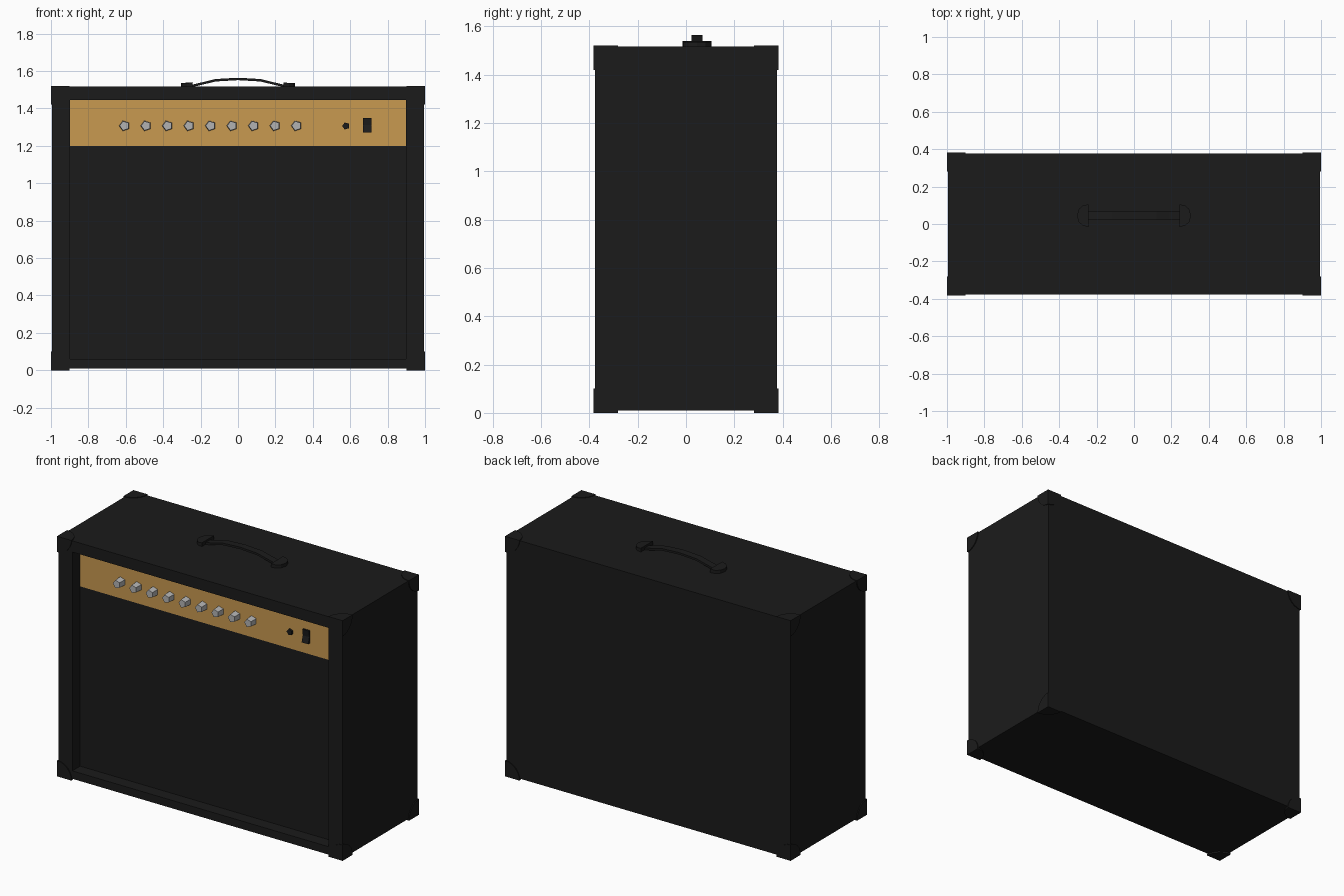
import bpy, bmesh, math
from mathutils import Matrix, Vector

if "Cube" in bpy.data.objects:
    bpy.data.objects.remove(bpy.data.objects["Cube"])


def material(name, color):
    m = bpy.data.materials.new(name)
    m.diffuse_color = (*color, 1)
    m.use_nodes = True
    m.node_tree.nodes["Principled BSDF"].inputs["Base Color"].default_value = m.diffuse_color
    return m


BLACK = material("black_vinyl", (0.011, 0.011, 0.011))
GOLD = material("gold_panel", (0.58, 0.32, 0.08))
SILVER = material("silver", (0.45, 0.45, 0.45))


def finish(bm, name, mat):
    bmesh.ops.recalc_face_normals(bm, faces=bm.faces)
    me = bpy.data.meshes.new(name)
    bm.to_mesh(me)
    bm.free()
    me.materials.append(mat)
    ob = bpy.data.objects.new(name, me)
    bpy.context.collection.objects.link(ob)
    return ob


def box_bm(lo, hi):
    bm = bmesh.new()
    bmesh.ops.create_cube(bm, size=1)
    for v in bm.verts:
        v.co = Vector([hi[i] if v.co[i] > 0 else lo[i] for i in range(3)])
    return bm


def box(name, lo, hi, mat):
    return finish(box_bm(lo, hi), name, mat)


def add_prism(bm, bottom, offset):
    """Extrude a closed outline by an offset vector."""
    face = bm.faces.new([bm.verts.new(p) for p in bottom])
    res = bmesh.ops.extrude_face_region(bm, geom=[face], use_keep_orig=True)
    verts = [g for g in res["geom"] if isinstance(g, bmesh.types.BMVert)]
    bmesh.ops.translate(bm, verts=verts, vec=offset)


def turned(name, x, z, radius, tip, length, mat):
    """Five-sided knob pointing out of the front panel."""
    bm = bmesh.new()
    rot = Matrix.Rotation(math.radians(90), 4, 'X')
    bmesh.ops.create_cone(bm, cap_ends=True, segments=5, radius1=radius, radius2=tip,
                          depth=length,
                          matrix=Matrix.Translation((x, PANEL_Y - length / 2, z)) @ rot
                          @ Matrix.Rotation(math.radians(90), 4, 'Z'))
    zs = [v.co.z - z for v in bm.verts]
    if max(zs) < -min(zs) - 1e-4:
        for v in bm.verts:
            v.co.z = 2 * z - v.co.z
    return finish(bm, name, mat)


PANEL_Y = -0.298

# Cabinet shell with recessed front
bm = box_bm((-0.994, -0.376, 0.01), (0.994, 0.376, 1.516))
bm.faces.ensure_lookup_table()
front = min(bm.faces, key=lambda f: f.calc_center_median().y)
for y in (-0.376, -0.292):
    mid = front.calc_center_median().copy()
    bmesh.ops.inset_individual(bm, faces=[front], thickness=0.02)
    for v in front.verts:
        v.co = (0.897 if v.co.x > mid.x else -0.897, y,
                1.445 if v.co.z > mid.z else 0.06)
finish(bm, "cabinet", BLACK)

# Speaker cloth and control panel
box("speaker_grille", (-0.897, PANEL_Y, 0.06), (0.897, -0.29, 1.198), BLACK)
box("control_panel", (-0.897, PANEL_Y, 1.198), (0.897, -0.29, 1.445), GOLD)

# Knobs, input jack and rocker switch
for i in range(9):
    turned(f"knob_{i + 1}", -0.607 + 0.115 * i, 1.307, 0.029, 0.026, 0.05, SILVER)
turned("input_jack", 0.577, 1.306, 0.02, 0.02, 0.012, BLACK)
bm = bmesh.new()
add_prism(bm, [(0.668, y, z) for y, z in
               ((-0.29, 1.27), (-0.318, 1.27), (-0.306, 1.31), (-0.31, 1.35), (-0.29, 1.35))],
          (0.046, 0, 0))
finish(bm, "power_switch", BLACK)

# Corner protectors: three rounded plates at each cabinet corner
outer = (1.0, 0.382, 0.76)
arc = [(0.1 * math.cos(a), 0.1 * math.sin(a))
       for a in (math.radians(15 * k) for k in range(7))]
for sx in (-1, 1):
    for sy in (-1, 1):
        for sz in (-1, 1):
            bm = bmesh.new()
            sign = (sx, sy, sz)
            for axis in range(3):
                pts = []
                for u, w in [(0, 0)] + arc:
                    p = [0, 0, 0]
                    p[(axis + 1) % 3], p[(axis + 2) % 3] = u, w
                    pts.append([sign[i] * (outer[i] - p[i]) + (0.76 if i == 2 else 0)
                                for i in range(3)])
                push = [0, 0, 0]
                push[axis] = -0.012 * sign[axis]
                add_prism(bm, pts, push)
            label = "_".join(("right" if sx > 0 else "left", "back" if sy > 0 else "front",
                              "top" if sz > 0 else "bottom"))
            finish(bm, "corner_" + label, BLACK)

# Arched handle strap
HY = 0.045
path = [(-0.25, 1.518), (-0.19, 1.532), (-0.12, 1.549), (0, 1.556),
        (0.12, 1.549), (0.19, 1.532), (0.25, 1.518)]
bm = bmesh.new()
outline = [(x, HY - 0.023, z + 0.008) for x, z in path]
outline += [(x, HY - 0.023, z - 0.005) for x, z in reversed(path)]
add_prism(bm, outline, (0, 0.046, 0))
finish(bm, "handle_strap", BLACK)

# Handle end caps
for side, s in (("left", -1), ("right", 1)):
    bm = bmesh.new()
    add_prism(bm, [(s * x, HY + y, 1.514) for x, y in
                   ((0.243, -0.06), (0.272, -0.055), (0.295, -0.035), (0.305, 0),
                    (0.295, 0.035), (0.272, 0.055), (0.243, 0.06))], (0, 0, 0.022))
    for v in bm.verts:
        if v.co.z > 1.52 and abs(v.co.x) < 0.25:
            v.co.z += 0.004
    finish(bm, "handle_cap_" + side, BLACK)
